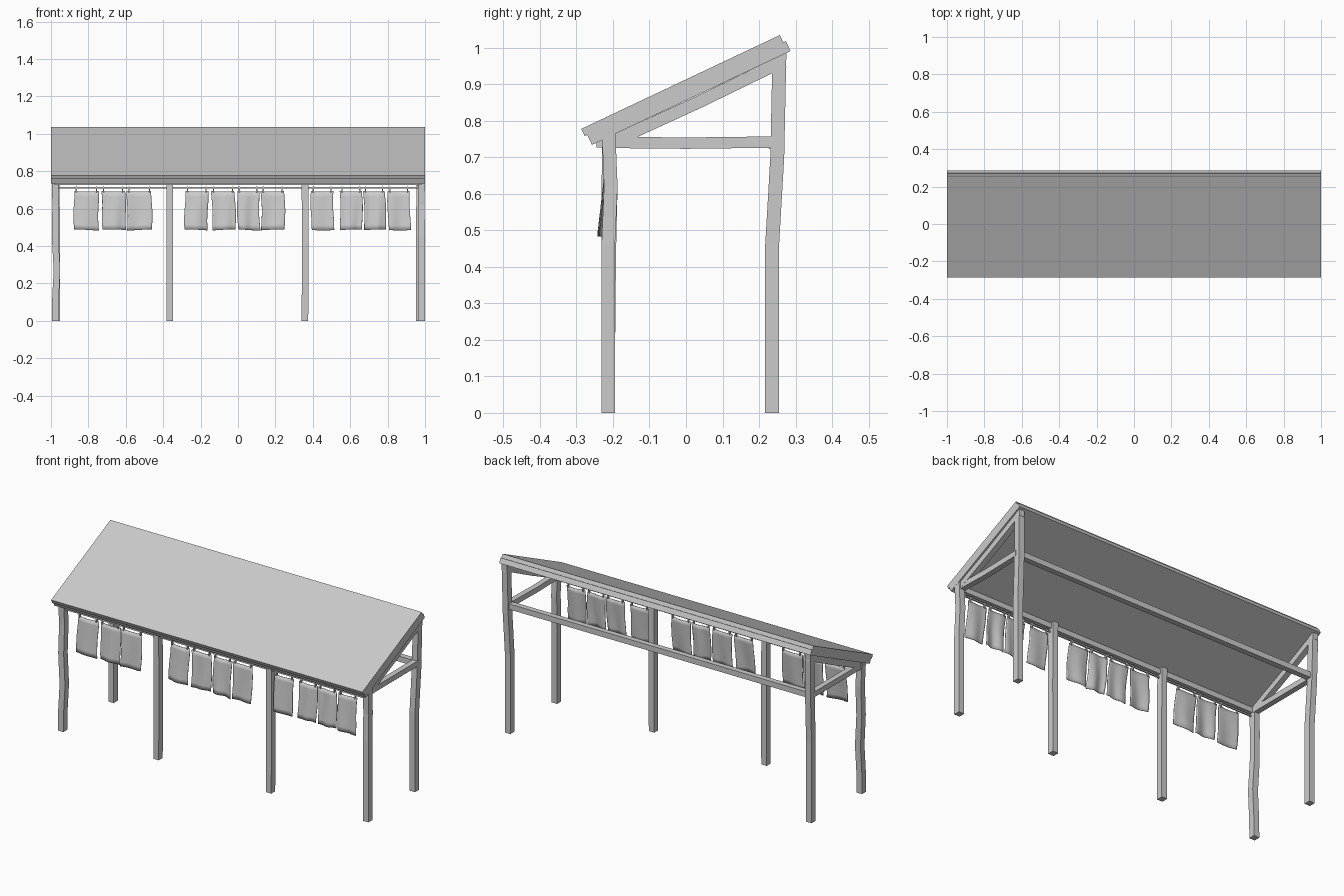
import bpy, bmesh, math, random
from mathutils import Vector

if "Cube" in bpy.data.objects:
    bpy.data.objects.remove(bpy.data.objects["Cube"])

random.seed(4)


def make_object(name, verts, faces):
    mesh = bpy.data.meshes.new(name)
    mesh.from_pydata(verts, [], faces)
    bm = bmesh.new()
    bm.from_mesh(mesh)
    bmesh.ops.recalc_face_normals(bm, faces=bm.faces)
    bm.to_mesh(mesh)
    bm.free()
    obj = bpy.data.objects.new(name, mesh)
    bpy.context.collection.objects.link(obj)
    return obj


def timber(name, path, axis_a, axis_b, w, h):
    """Square-section timber swept through a few points, flat-shaded."""
    a, b = Vector(axis_a) * w / 2, Vector(axis_b) * h / 2
    verts, faces = [], []
    for p in path:
        p = Vector(p)
        verts += [p - a - b, p + a - b, p + a + b, p - a + b]
    for i in range(len(path) - 1):
        for j in range(4):
            k = (j + 1) % 4
            faces.append((i * 4 + j, i * 4 + k, i * 4 + 4 + k, i * 4 + 4 + j))
    n = len(verts)
    faces += [(3, 2, 1, 0), (n - 4, n - 3, n - 2, n - 1)]
    return make_object(name, verts, faces)


X, Y, Z = (1, 0, 0), (0, 1, 0), (0, 0, 1)

# Sloping roof: top sheet and a lower board shifted slightly back
eave, ridge = Vector((0, -0.287, 0.778)), Vector((0, 0.257, 1.035))
slope = (ridge - eave).normalized()
normal = Vector((0, -slope.z, slope.y))
for name, shift, depth, thick in (("roof_sheet", 0, 0, 0.022),
                                  ("roof_board", 0.008, 0.022, 0.030)):
    off = slope * shift - normal * (depth + thick / 2)
    mid = (eave + ridge) / 2 + off
    timber(name, [mid + Vector((-1, 0, 0)), mid + Vector((1, 0, 0))],
           slope, normal, (ridge - eave).length, thick)

# Front posts, gently crooked
front_posts = {
    "front_post_left": [(-.978, -.213, 0), (-.976, -.213, .12), (-.968, -.212, .27),
                        (-.978, -.210, .45), (-.975, -.206, .62), (-.978, -.212, .77)],
    "front_post_mid_left": [(-.365, -.213, 0), (-.364, -.213, .4), (-.366, -.212, .77)],
    "front_post_mid_right": [(.358, -.213, 0), (.359, -.213, .4), (.358, -.212, .77)],
    "front_post_right": [(.982, -.213, 0), (.982, -.213, .46), (.980, -.206, .62),
                         (.982, -.212, .77)],
}
for name, path in front_posts.items():
    timber(name, path, X, Y, 0.035, 0.037)

# Tall back posts, leaning outward above the middle
for side, s in (("left", -1), ("right", 1)):
    timber("back_post_" + side,
           [(s * .968, .236, 0), (s * .968, .236, .46), (s * .972, .250, .70),
            (s * .975, .256, .985)], X, Y, 0.035, 0.038)
    # Side rails and end rafters
    timber("side_rail_" + side,
           [(s * .975, -.20, .741), (s * .972, 0, .739), (s * .975, .245, .742)],
           X, Z, 0.032, 0.031)
    low = eave - normal * 0.068 + slope * 0.07
    high = ridge - normal * 0.068 - slope * 0.02
    mid = (low + high) / 2 - normal * 0.003
    dx = Vector((s * .975, 0, 0))
    timber("rafter_" + side, [low + dx, mid + dx, high + dx], X, normal, 0.032, 0.034)

# Long rails along the front and back
timber("back_rail", [(-.98, .244, .741), (0, .242, .741), (.98, .244, .741)], Y, Z, .032, .032)
timber("front_rail", [(-.98, -.226, .742), (.98, -.226, .742)], Y, Z, .038, .030)

# Thin hanging line behind the front post faces
line_y, line_z = -0.216, 0.710
timber("hanging_line", [(-.975, line_y, line_z), (.975, line_y, line_z)], Y, Z, .008, .008)


# Hanging cloths with soft vertical folds, each on two clips
def cloth(index, x0, x1):
    nu, nv = 14, 8
    phase, waves = random.uniform(0, 6.28), random.uniform(0.8, 1.5)
    skew, amp = random.uniform(-.006, .010), random.uniform(.003, .008)
    verts, faces = [], []
    for j in range(nv + 1):
        v = j / nv
        for i in range(nu + 1):
            u = i / nu
            x = x0 + (x1 - x0) * u + skew * v + .003 * math.sin(v * 5 + phase)
            y = line_y - .018 * v + amp * (.3 + .7 * v) * math.sin(u * waves * 6.28 + phase + v)
            z = .694 - .208 * v - .004 * math.sin(math.pi * u) * (1 - v)
            verts.append((x, y, z + .003 * v * math.sin(u * 3 + phase)))
    for j in range(nv):
        for i in range(nu):
            a = j * (nu + 1) + i
            faces.append((a, a + 1, a + nu + 2, a + nu + 1))
    obj = make_object(f"cloth_{index}", verts, faces)
    obj.data.polygons.foreach_set("use_smooth", [True] * len(faces))
    mod = obj.modifiers.new("thickness", "SOLIDIFY")
    mod.thickness, mod.offset = 0.003, 0
    for side, x in (("left", x0 + .012), ("right", x1 - .012)):
        timber(f"clip_{index}_{side}", [(x, line_y, .686), (x, line_y, .718)],
               X, Y, .006, .012)


spans = [(-.877, -.745), (-.731, -.605), (-.594, -.462),
         (-.283, -.160), (-.142, -.018), (-.005, .112), (.123, .248),
         (.390, .510), (.545, .663), (.670, .785), (.800, .918)]
for n, (x0, x1) in enumerate(spans, 1):
    cloth(n, x0, x1)
